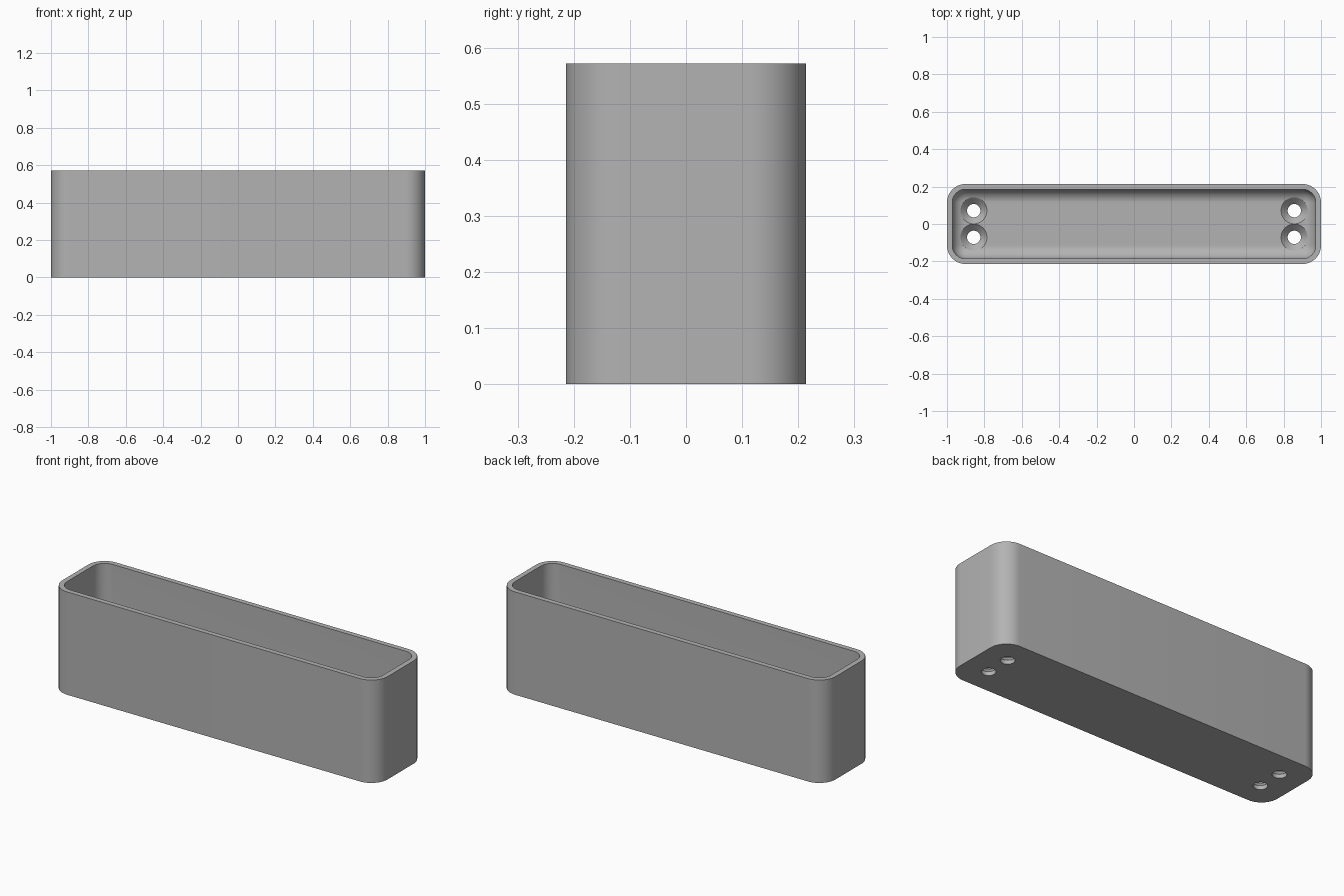
import bpy, bmesh
from math import sin, cos, pi, radians

if "Cube" in bpy.data.objects:
    bpy.data.objects.remove(bpy.data.objects["Cube"])

MM = 2 / 70                      # the tray is laid out on a 70 unit grid
HALF_X, HALF_Y, HEIGHT = 35 * MM, 7.5 * MM, 20 * MM
WALL, FLOOR = 1 * MM, 2 * MM
CORNER = 3.5 * MM
FILLET = CORNER - WALL
ARC = 12                         # segments per rounded corner

grey = bpy.data.materials.new("plain grey")
grey.use_nodes = True
grey.diffuse_color = (0.45, 0.45, 0.45, 1)
grey.node_tree.nodes["Principled BSDF"].inputs["Base Color"].default_value = (0.45, 0.45, 0.45, 1)


def ring(bm, inset, z):
    """Rounded rectangle, inset from the outer wall."""
    r = max(CORNER - inset, 0.0005)
    cx, cy = HALF_X - inset - r, HALF_Y - inset - r
    verts = []
    for k, (sx, sy) in enumerate([(1, 1), (-1, 1), (-1, -1), (1, -1)]):
        for i in range(ARC + 1):
            a = (k + i / ARC) * pi / 2
            verts.append(bm.verts.new((sx * cx + r * cos(a), sy * cy + r * sin(a), z)))
    return verts


def circle(bm, x, y, r, z, n=48):
    return [bm.verts.new((x + r * cos(2 * pi * i / n), y + r * sin(2 * pi * i / n), z))
            for i in range(n)]


def skin(bm, rings):
    """Join successive rings and cap both ends."""
    for a, b in zip(rings, rings[1:]):
        for i in range(len(a)):
            j = (i + 1) % len(a)
            bm.faces.new((a[i], a[j], b[j], b[i]))
    bm.faces.new(rings[0][::-1])
    bm.faces.new(rings[-1])


def finish(bm, name):
    bmesh.ops.recalc_face_normals(bm, faces=bm.faces)
    mesh = bpy.data.meshes.new(name)
    bm.to_mesh(mesh)
    bm.free()
    mesh.materials.append(grey)
    obj = bpy.data.objects.new(name, mesh)
    bpy.context.collection.objects.link(obj)
    return obj


# Open tray: outer wall, rim, inner wall and filleted floor
bm = bmesh.new()
rings = [ring(bm, 0, 0), ring(bm, 0, HEIGHT), ring(bm, WALL, HEIGHT)]
for i in range(ARC + 1):
    a = i / ARC * pi / 2
    rings.append(ring(bm, WALL + FILLET * (1 - cos(a)), FLOOR + FILLET * (1 - sin(a))))
skin(bm, rings)
tray = finish(bm, "tray")

# Countersunk screw holes, two at each end
bm = bmesh.new()
HOLE, HEAD = 1.25 * MM, 2.48 * MM
for sx in (-1, 1):
    for sy in (-1, 1):
        x, y = sx * 30 * MM, sy * 2.5 * MM
        profile = [(HOLE, -0.05), (HOLE, FLOOR - (HEAD - HOLE)), (HEAD, FLOOR), (HEAD, 0.2)]
        skin(bm, [circle(bm, x, y, r, z) for r, z in profile])
cutter = finish(bm, "screw_hole_cutter")
cutter.hide_render = True

cut = tray.modifiers.new("screw holes", "BOOLEAN")
cut.operation = "DIFFERENCE"
cut.solver = "EXACT"
cut.object = cutter
bpy.context.view_layer.objects.active = tray
tray.select_set(True)
bpy.ops.object.modifier_apply(modifier=cut.name)
bpy.data.objects.remove(cutter)

bpy.ops.object.shade_smooth_by_angle(angle=radians(30))
